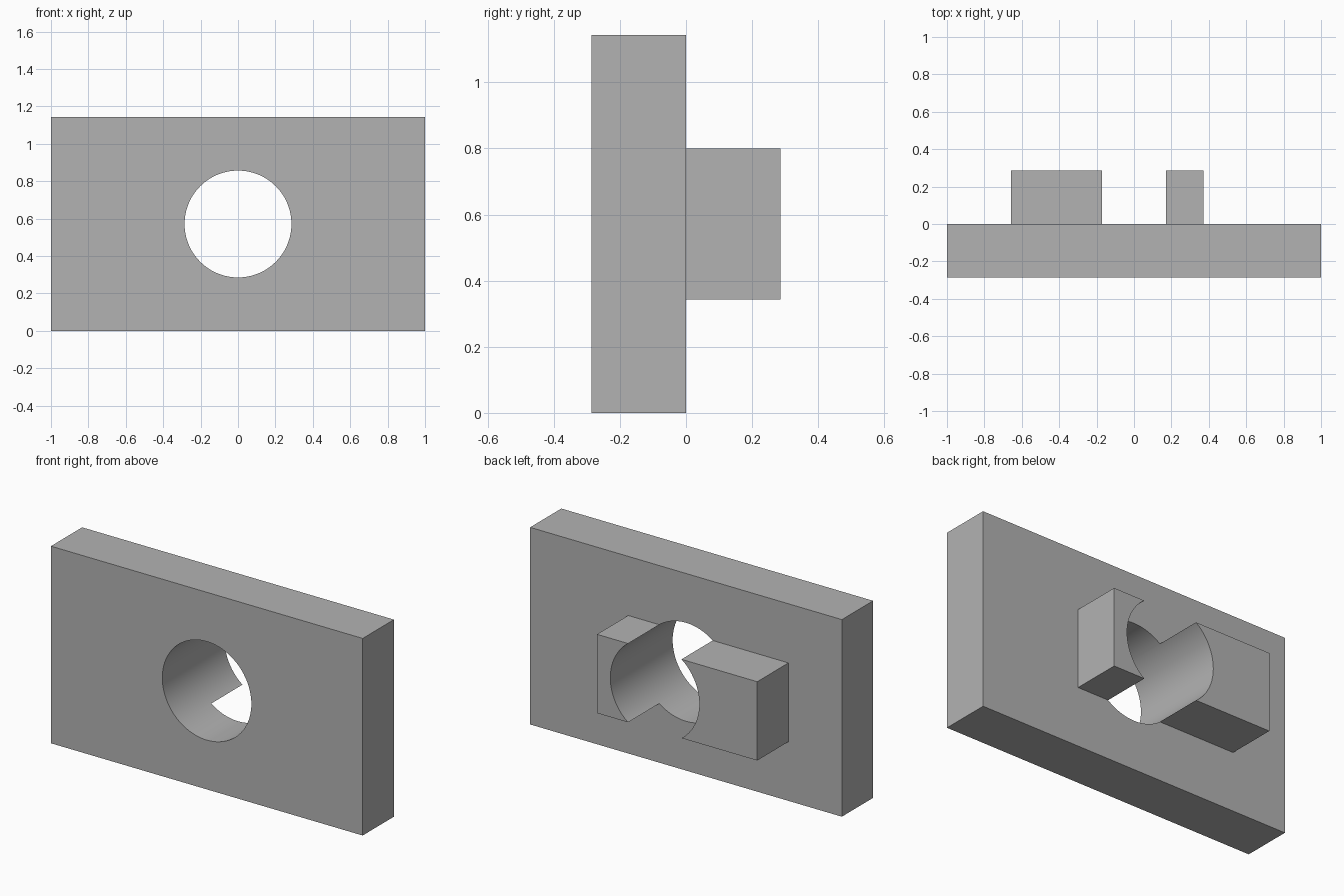
import bpy
from math import pi, radians

cube = bpy.data.objects.get("Cube")
if cube:
    bpy.data.objects.remove(cube, do_unlink=True)

T = 2 / 7            # plate thickness, lug depth and bore radius
H = 4 * T            # plate height

grey = bpy.data.materials.new("plain grey")
grey.use_nodes = True
colour = (0.45, 0.45, 0.45, 1)
grey.diffuse_color = colour
grey.node_tree.nodes["Principled BSDF"].inputs["Base Color"].default_value = colour


def box(name, low, high):
    """Box spanning two opposite corners."""
    bpy.ops.mesh.primitive_cube_add(size=1, location=[(a + b) / 2 for a, b in zip(low, high)])
    ob = bpy.context.object
    ob.name = name
    ob.scale = [b - a for a, b in zip(low, high)]
    bpy.ops.object.transform_apply(location=True, rotation=True, scale=True)
    ob.data.materials.append(grey)
    return ob


def combine(target, tool, operation):
    """Apply a boolean and discard the tool."""
    tool.hide_render = True
    mod = target.modifiers.new(operation.lower(), "BOOLEAN")
    mod.operation = operation
    mod.solver = "EXACT"
    mod.object = tool
    bpy.ops.object.select_all(action="DESELECT")
    target.select_set(True)
    bpy.context.view_layer.objects.active = target
    bpy.ops.object.modifier_apply(modifier=mod.name)
    bpy.data.objects.remove(tool, do_unlink=True)


# Upright plate with an offset bar on its back
plate = box("bored_plate", (-1, -T, 0), (1, 0, H))
bar = box("back_lugs", (-0.657, -T / 2, 0.343), (0.371, T, 0.8))
combine(plate, bar, "UNION")

# Bore through everything, splitting the bar into two lugs
bpy.ops.mesh.primitive_cylinder_add(vertices=96, radius=T, depth=2,
                                    location=(0, 0, H / 2), rotation=(pi / 2, 0, 0))
bore = bpy.context.object
bore.name = "bore_cutter"
bore.data.materials.append(grey)
combine(plate, bore, "DIFFERENCE")

bpy.ops.object.shade_smooth_by_angle(angle=radians(30))
